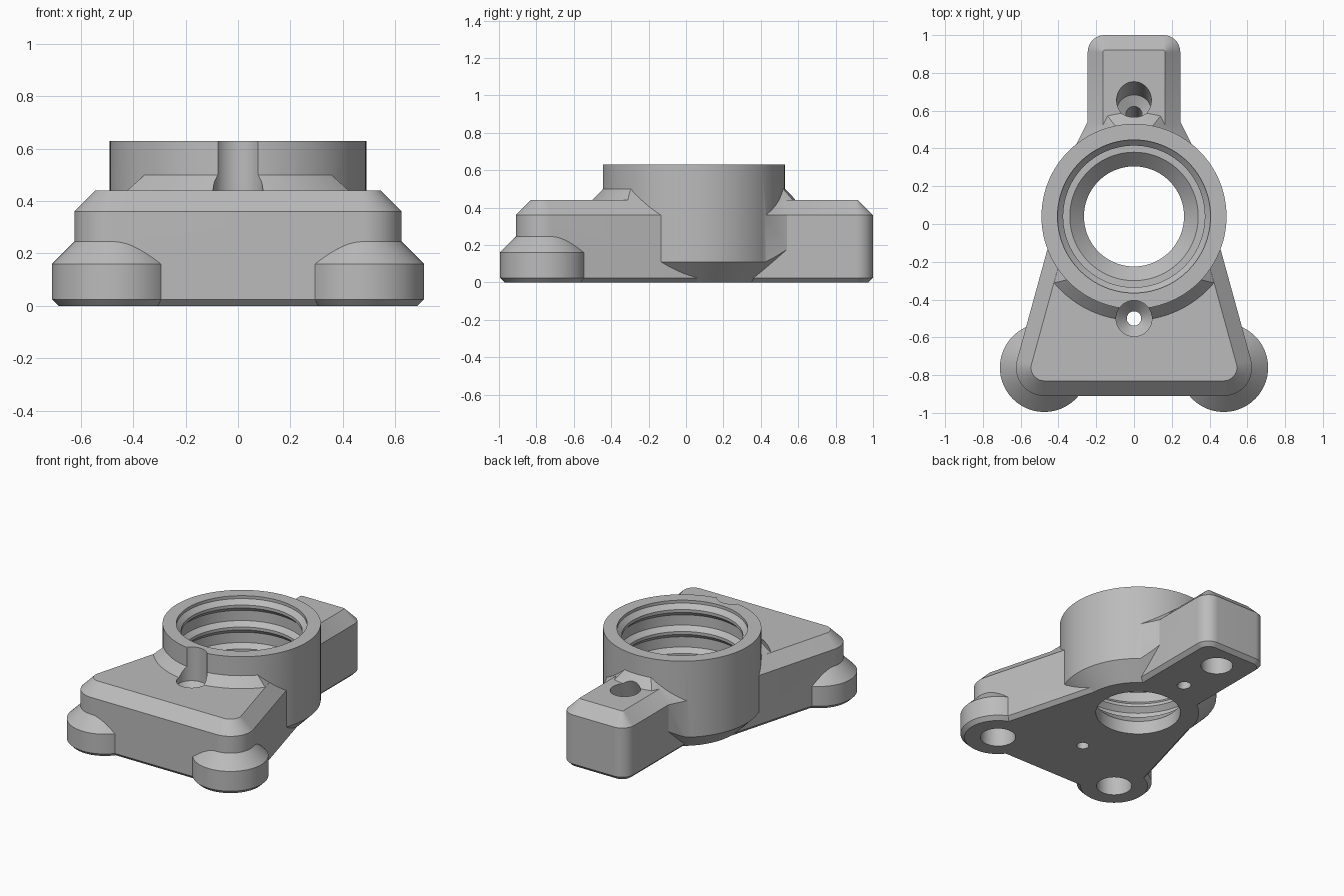
import bpy
import bmesh
import math
from mathutils import Vector
from mathutils.geometry import convex_hull_2d

cube = bpy.data.objects.get("Cube")
if cube:
    bpy.data.objects.remove(cube, do_unlink=True)

# One plain grey for the whole part
grey = bpy.data.materials.new("plain_grey")
grey.use_nodes = True
colour = (0.5, 0.5, 0.5, 1)
grey.diffuse_color = colour
grey.node_tree.nodes["Principled BSDF"].inputs["Base Color"].default_value = colour

SEGMENTS = 96
RING_Y = 0.04


def loft(name, centres, sections):
    """Solid with a rounded-hull outline around the centres; sections are (z, radius)."""
    def points(radius):
        return [Vector((cx + radius * math.cos(math.tau * i / SEGMENTS),
                        cy + radius * math.sin(math.tau * i / SEGMENTS)))
                for cx, cy in centres for i in range(SEGMENTS)]

    order = convex_hull_2d(points(0.1))
    bm = bmesh.new()
    rings = []
    for z, radius in sections:
        outline = points(radius)
        rings.append([bm.verts.new((outline[i].x, outline[i].y, z)) for i in order])
    count = len(order)
    for low, high in zip(rings, rings[1:]):
        for i in range(count):
            j = (i + 1) % count
            bm.faces.new((low[i], low[j], high[j], high[i]))
    bm.faces.new(rings[0])
    bm.faces.new(rings[-1])
    bmesh.ops.recalc_face_normals(bm, faces=bm.faces)
    mesh = bpy.data.meshes.new(name)
    bm.to_mesh(mesh)
    bm.free()
    mesh.materials.append(grey)
    obj = bpy.data.objects.new(name, mesh)
    bpy.context.collection.objects.link(obj)
    return obj


def combine(target, other, operation):
    """Apply a boolean to the target and discard the other solid."""
    other.hide_render = True
    bpy.context.view_layer.update()
    mod = target.modifiers.new(operation, "BOOLEAN")
    mod.operation = operation
    mod.solver = "EXACT"
    mod.object = other
    bpy.context.view_layer.objects.active = target
    bpy.ops.object.modifier_apply(modifier=mod.name)
    bpy.data.objects.remove(other, do_unlink=True)


def mirrored(*pairs):
    return [(side * x, y) for x, y in pairs for side in (1, -1)]


def chamfered(radius):
    return [(0, radius - 0.025), (0.025, radius), (0.36, radius), (0.44, radius - 0.08)]


feet = mirrored((0.475, -0.76))
ring_centre = [(0, RING_Y)]
base_centres = mirrored((0.475, -0.76), (0.266, 0))

# Tapered front base and rear arm
body = loft("mount_body", base_centres, chamfered(0.15))
arm = loft("rear_arm", mirrored((0.155, 0.91), (0.155, 0.25)), chamfered(0.09))
combine(body, arm, "UNION")

# Conical collar around the ring, trimmed to the base and to a rear gusset
gusset_centres = mirrored((0.159, 0.333), (0.034, 0.583))
trims = [(base_centres, 0.149), (gusset_centres, 0.17)]
for centres, radius in trims:
    collar = loft("ring_collar", ring_centre,
                  [(0, 0.38), (0.22, 0.6), (0.39, 0.6), (0.52, 0.47)])
    trim = loft("collar_trim", centres,
                [(0, radius), (0.36, radius), (0.5, radius - 0.14)])
    combine(collar, trim, "INTERSECT")
    combine(body, collar, "UNION")

# Main ring with sloped underside
ring = loft("main_ring", ring_centre, [(0, 0.38), (0.11, 0.49), (0.63, 0.49)])
combine(body, ring, "UNION")

# Round front feet with conical tops
for foot_centre in feet:
    foot = loft("front_foot", [foot_centre],
                [(0, 0.21), (0.025, 0.235), (0.16, 0.235), (0.275, 0.12)])
    combine(body, foot, "UNION")

# Ribbed bore: through hole, conical seat, ledge, then ribs
bore_profile = [(-0.1, 0.265), (0.09, 0.265), (0.165, 0.34), (0.166, 0.405)]
for rib_z in (0.27, 0.42, 0.57):
    bore_profile += [(rib_z - 0.04, 0.405), (rib_z - 0.01, 0.375),
                     (rib_z + 0.01, 0.375), (rib_z + 0.04, 0.405)]
bore_profile.append((0.7, 0.405))
combine(body, loft("bore_cutter", ring_centre, bore_profile), "DIFFERENCE")

# Blind pockets under the feet and the arm
for centre, radius in [(feet[0], 0.11), (feet[1], 0.11), ((0, 0.807), 0.1)]:
    pocket = loft("pocket_cutter", [centre], [(-0.1, radius), (0.2, radius)])
    combine(body, pocket, "DIFFERENCE")

# Upright countersunk screw hole in front
screw = loft("front_screw_cutter", [(0, -0.5)],
             [(-0.1, 0.038), (0.34, 0.038), (0.4, 0.095), (0.8, 0.095)])
combine(body, screw, "DIFFERENCE")

# Tilted screw hole behind the ring
screw = loft("rear_screw_cutter", [(0, 0)],
             [(-0.1, 0.042), (0.27, 0.042), (0.31, 0.092), (0.8, 0.092)])
screw.location.y = 0.487
screw.rotation_euler.x = -math.atan2(0.168, 0.44)
combine(body, screw, "DIFFERENCE")

# Smooth curved walls, keep edges crisp
bpy.ops.object.select_all(action="DESELECT")
body.select_set(True)
bpy.context.view_layer.objects.active = body
bpy.ops.object.shade_smooth_by_angle(angle=math.radians(25))
